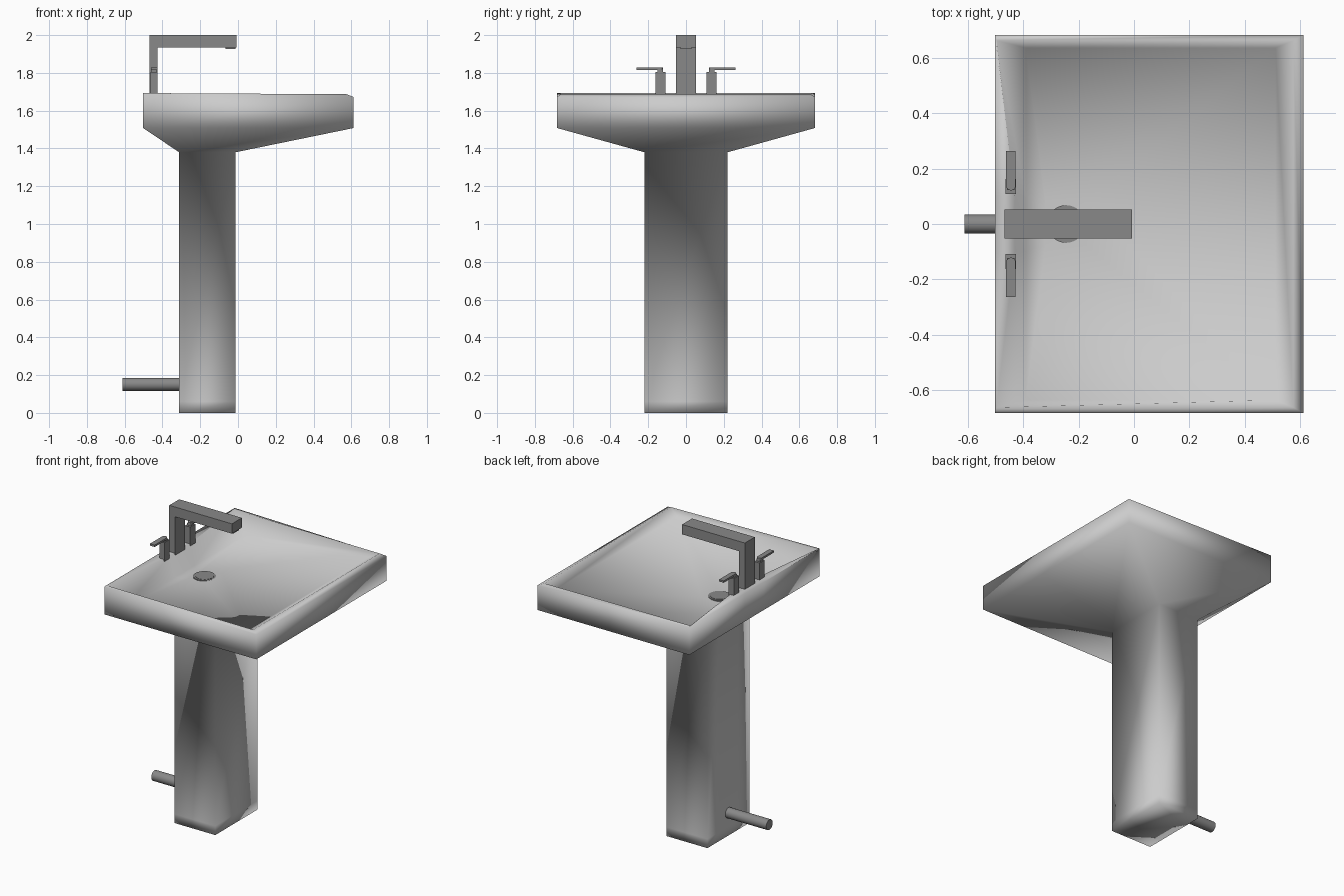
import bpy, bmesh, math
from mathutils import Matrix

if "Cube" in bpy.data.objects:
    bpy.data.objects.remove(bpy.data.objects["Cube"])

metal = bpy.data.materials.new("dark_metal")
metal.diffuse_color = (0.25, 0.25, 0.25, 1)
metal.use_nodes = True
metal.node_tree.nodes["Principled BSDF"].inputs["Base Color"].default_value = metal.diffuse_color


def finish(name, bm, smooth=False, mat=metal):
    bmesh.ops.recalc_face_normals(bm, faces=bm.faces)
    me = bpy.data.meshes.new(name)
    bm.to_mesh(me)
    bm.free()
    for p in me.polygons:
        p.use_smooth = smooth
    if mat:
        me.materials.append(mat)
    ob = bpy.data.objects.new(name, me)
    bpy.context.collection.objects.link(ob)
    return ob


def prism(name, profile, lo, hi, axis):
    """Extrude a 2D profile along y (profile is x,z) or z (profile is x,y)."""
    bm = bmesh.new()
    put = (lambda a, b, t: (a, t, b)) if axis == 'y' else (lambda a, b, t: (a, b, t))
    A = [bm.verts.new(put(a, b, lo)) for a, b in profile]
    B = [bm.verts.new(put(a, b, hi)) for a, b in profile]
    n = len(A)
    bm.faces.new(A)
    bm.faces.new(B[::-1])
    for i in range(n):
        j = (i + 1) % n
        bm.faces.new((A[i], A[j], B[j], B[i]))
    return finish(name, bm)


def box(name, x0, x1, y0, y1, z0, z1):
    return prism(name, [(x0, y0), (x1, y0), (x1, y1), (x0, y1)], z0, z1, 'z')


def cylinder(name, r, length, loc, rot=None):
    bm = bmesh.new()
    m = Matrix.Translation(loc) @ (rot or Matrix.Identity(4))
    bmesh.ops.create_cone(bm, cap_ends=True, segments=32, radius1=r, radius2=r,
                          depth=length, matrix=m)
    ob = finish(name, bm, True)
    bpy.context.view_layer.objects.active = ob
    ob.select_set(True)
    bpy.ops.object.shade_smooth_by_angle(angle=math.radians(40))
    ob.select_set(False)
    return ob


# Pedestal and basin: one smooth skin through rings
# (back x, front x, half width, x of back middle, half width of middle, z back, z front)
rings = [
    (-0.312, -0.012, 0.221, -0.312, 0.10, 0.0, 0.0),
    (-0.312, -0.012, 0.221, -0.312, 0.10, 0.06, 0.06),
    (-0.312, -0.012, 0.221, -0.312, 0.10, 1.38, 1.38),
    (-0.502, 0.612, 0.682, -0.502, 0.10, 1.508, 1.508),
    (-0.502, 0.612, 0.682, -0.502, 0.10, 1.693, 1.672),
    (-0.496, 0.575, 0.662, -0.43, 0.10, 1.693, 1.687),
    (-0.39, 0.51, 0.635, -0.39, 0.10, 1.562, 1.652),   # edge of the tilted floor
    (-0.32, -0.17, 0.08, -0.32, 0.05, 1.562, 1.572),   # floor around the drain
]
bm = bmesh.new()
loops = []
for x0, x1, h, xb, w, zb, zf in rings:
    pts = [(x0, -h, zb), (x1, -h, zf), (x1, h, zf), (x0, h, zb), (xb, w, zb), (xb, -w, zb)]
    loops.append([bm.verts.new(p) for p in pts])
for a, b in zip(loops, loops[1:]):
    for i in range(6):
        j = (i + 1) % 6
        bm.faces.new((a[i], a[j], b[j], b[i]))
bm.faces.new(loops[0])
bm.faces.new(loops[-1])
finish("basin_and_pedestal", bm, True, None)

# Drain plug and its ring
cylinder("drain_ring", 0.068, 0.012, (-0.245, 0.0, 1.566))
cylinder("drain_plug", 0.056, 0.016, (-0.245, 0.0, 1.566))

# Waste pipe at the back of the pedestal
cylinder("waste_pipe", 0.034, 0.32, (-0.452, 0.0, 0.151), Matrix.Rotation(math.pi / 2, 4, 'Y'))

# Square spout with its outlet
prism("spout", [(-0.468, 1.68), (-0.425, 1.68), (-0.425, 1.935), (-0.008, 1.935),
                (-0.008, 2.0), (-0.468, 2.0)], -0.052, 0.052, 'y')
box("spout_outlet", -0.065, -0.013, -0.03, 0.03, 1.926, 1.94)

# Tap handles on both sides
for side, s in (("left", -1), ("right", 1)):
    def ys(a, b):
        return sorted((s * a, s * b))
    box(f"{side}_tap_post", -0.464, -0.426, *ys(0.108, 0.162), 1.68, 1.805)
    box(f"{side}_tap_stem", -0.458, -0.432, *ys(0.122, 0.15), 1.80, 1.82)
    arc = [(-0.444 + 0.017 * math.cos(t), s * (0.138 + 0.017 * math.sin(s * t if s > 0 else t)))
           for t in [math.pi + math.pi * k / 8 for k in range(9)]]
    prism(f"{side}_tap_lever", arc + [(-0.427, s * 0.263), (-0.461, s * 0.263)],
          1.815, 1.828, 'z')
